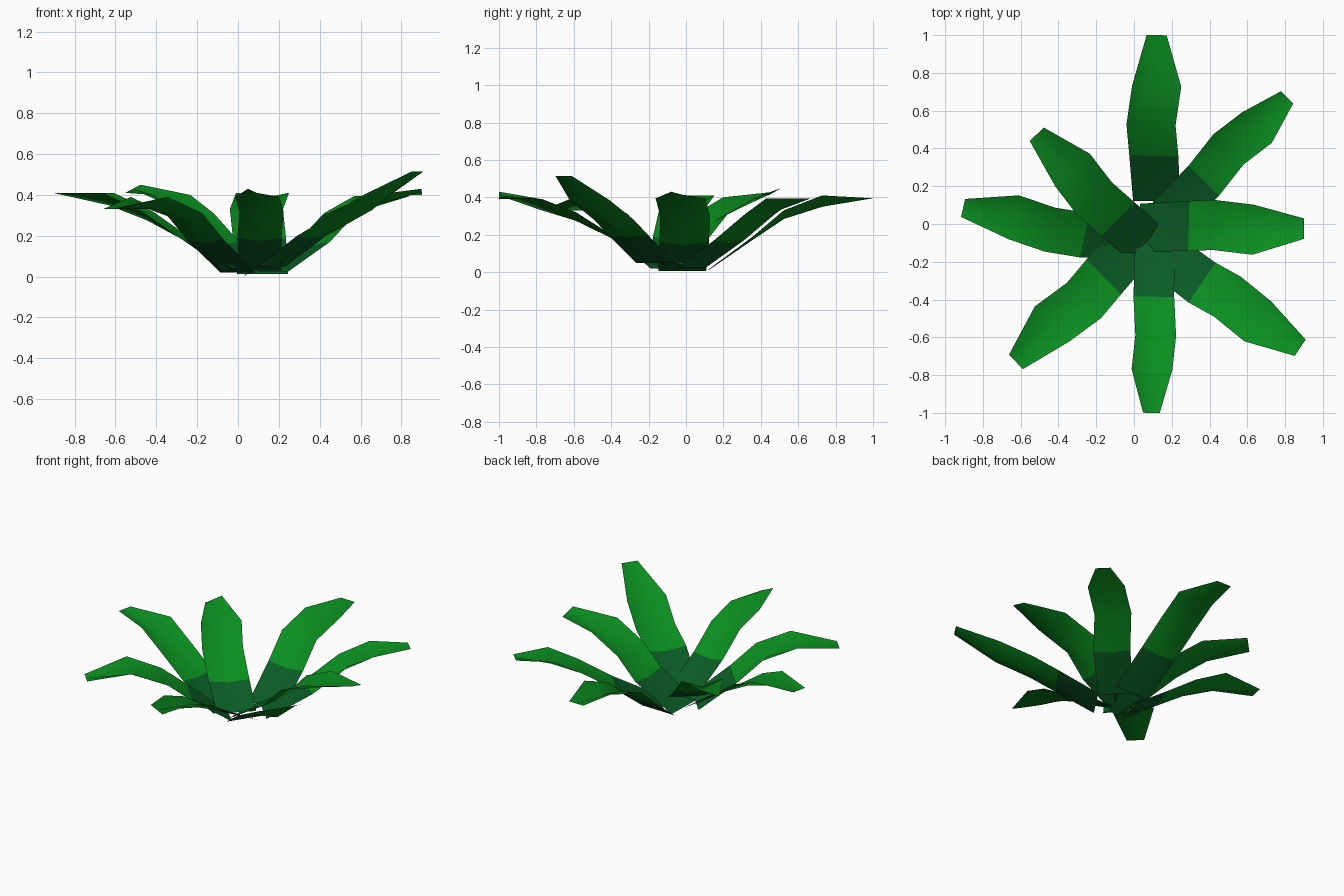
import bpy, bmesh
from mathutils import Vector

if "Cube" in bpy.data.objects:
    bpy.data.objects.remove(bpy.data.objects["Cube"])


def material(name, color):
    m = bpy.data.materials.new(name)
    m.diffuse_color = (*color, 1.0)
    m.use_nodes = True
    m.node_tree.nodes["Principled BSDF"].inputs["Base Color"].default_value = m.diffuse_color
    return m


stem_green = material("dark stem green", (0.003, 0.105, 0.018))
leaf_green = material("bright leaf green", (0.003, 0.270, 0.014))

# Shared leaf profile, base to tip: half width and depth of the midrib fold
HALF_WIDTH = (0.125, 0.130, 0.130, 0.130, 0.053)
FOLD = (0.0, 0.015, 0.045, 0.06, 0.0)


def leaf(name, scale, roll, path):
    """Folded strip along a midrib path; z is the height of the leaf's edges,
    roll lifts the right corner of the tip and lowers the left one."""
    pts = [Vector(p) for p in path]
    out = pts[-1] - pts[1]
    right = Vector((out.y, -out.x, 0)).normalized()
    bm = bmesh.new()
    rows = []
    for i, p in enumerate(pts):
        w = right * HALF_WIDTH[i] * scale
        lift = Vector((0, 0, roll if i == 4 else 0))
        drop = Vector((0, 0, FOLD[i]))
        rows.append([bm.verts.new(v) for v in (p - w - lift, p - drop, p + w + lift)])
    for i in range(4):
        for j in range(2):
            f = bm.faces.new((rows[i][j], rows[i][j + 1],
                              rows[i + 1][j + 1], rows[i + 1][j]))
            f.material_index = 0 if i == 0 else 1   # dark only at the root
            f.smooth = True
    bm.normal_update()
    if sum(f.normal.z for f in bm.faces) < 0:
        bmesh.ops.reverse_faces(bm, faces=bm.faces[:])
    me = bpy.data.meshes.new(name)
    bm.to_mesh(me)
    bm.free()
    me.materials.append(stem_green)
    me.materials.append(leaf_green)
    ob = bpy.data.objects.new(name, me)
    bpy.context.collection.objects.link(ob)


# Eight leaves spreading around the crown
leaf("back_leaf", 1.0, 0, [(.12, .12, .012), (.105, .36, .19), (.09, .525, .33), (.12, .73, .41), (.12, 1.0, .395)])
leaf("back_right_leaf", 0.87, 0, [(.17, .03, .025), (.37, .23, .17), (.50, .395, .31), (.65, .51, .395), (.81, .67, .395)])
leaf("right_leaf", 1.02, .015, [(.03, -.02, .005), (.29, -.01, .16), (.42, -.005, .30), (.63, -.03, .395), (.90, -.025, .415)])
leaf("front_right_leaf", 0.98, 0, [(.165, -.165, .05), (.36, -.31, .20), (.495, -.385, .28), (.655, -.515, .385), (.88, -.655, .515)])
leaf("front_leaf", 0.83, .02, [(.11, -.10, .03), (.105, -.385, .19), (.115, -.59, .32), (.095, -.77, .39), (.092, -1.0, .41)])
leaf("front_left_leaf", 1.0, 0, [(0, -.10, .02), (-.16, -.28, .18), (-.265, -.405, .31), (-.435, -.53, .39), (-.625, -.73, .33)])
leaf("left_leaf", 0.92, 0, [(-.03, -.07, .03), (-.26, -.06, .19), (-.445, -.03, .32), (-.635, .035, .41), (-.905, .085, .41)])
leaf("back_left_leaf", 0.97, .02, [(.06, -.10, .04), (-.085, .025, .17), (-.21, .135, .31), (-.325, .285, .40), (-.515, .475, .43)])
